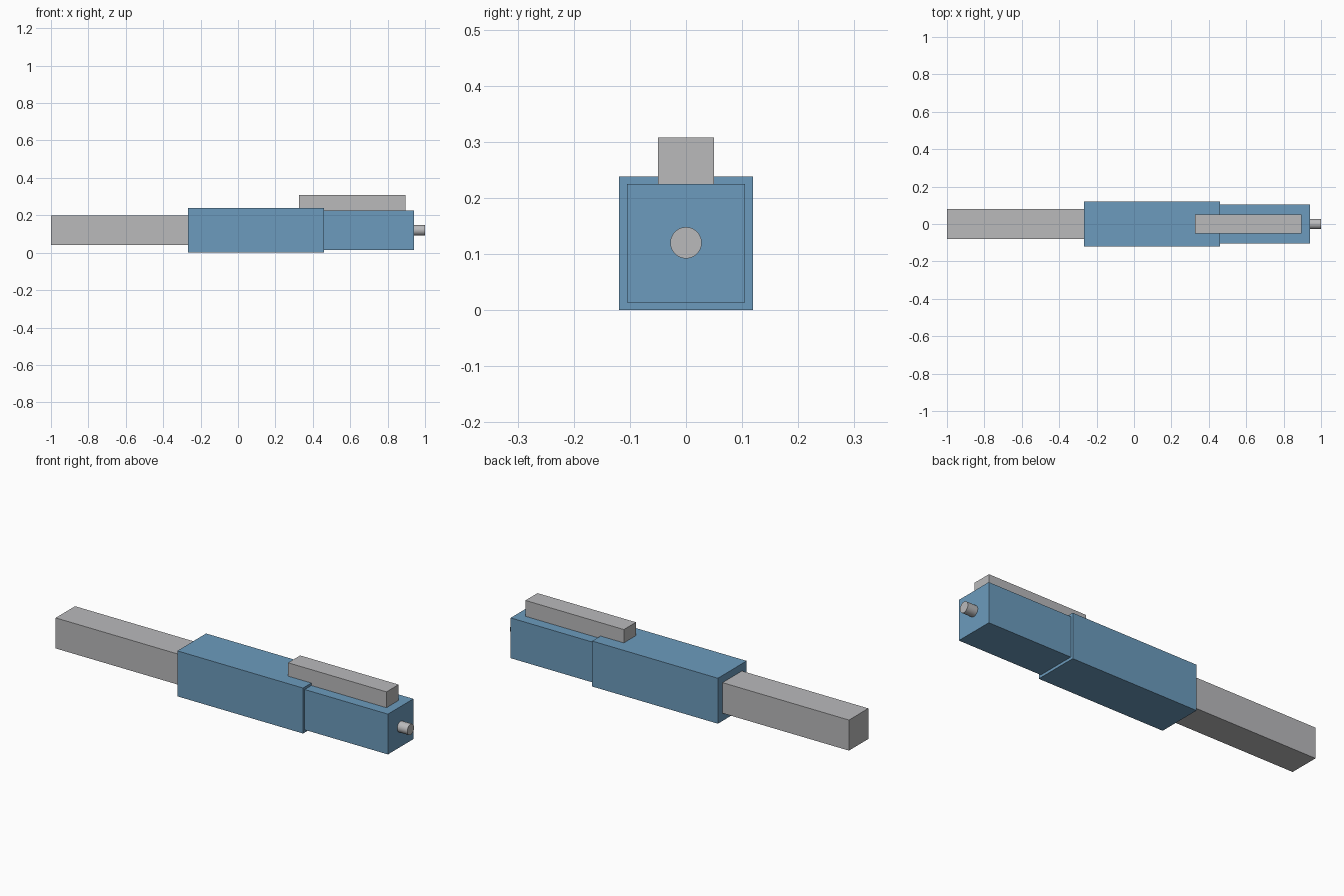
import bpy
from math import pi

cube = bpy.data.objects.get("Cube")
if cube:
    bpy.data.objects.remove(cube, do_unlink=True)


def material(name, color):
    mat = bpy.data.materials.new(name)
    mat.use_nodes = True
    mat.diffuse_color = (*color, 1)
    mat.node_tree.nodes["Principled BSDF"].inputs["Base Color"].default_value = (*color, 1)
    return mat


blue = material("steel blue", (0.15, 0.33, 0.51))
grey = material("light grey", (0.49, 0.49, 0.50))


def box(name, x, width, z, mat):
    """Box spanning x and z ranges, centred on y = 0."""
    bpy.ops.mesh.primitive_cube_add(size=1, location=(sum(x) / 2, 0, sum(z) / 2))
    obj = bpy.context.object
    obj.name = name
    obj.scale = (x[1] - x[0], width, z[1] - z[0])
    bpy.ops.object.transform_apply(location=False, rotation=False, scale=True)
    obj.data.materials.append(mat)


# Square bar, thick sleeve, slimmer front body and the rail on top
box("rear_bar", (-1, -0.268), 0.16, (0.04, 0.2), grey)
box("main_sleeve", (-0.268, 0.46), 0.238, (0, 0.238), blue)
box("front_body", (0.46, 0.942), 0.21, (0.014, 0.225), blue)
box("top_rail", (0.325, 0.895), 0.1, (0.225, 0.308), grey)

# Round shaft at the end
bpy.ops.mesh.primitive_cylinder_add(vertices=32, radius=0.028, depth=0.058,
                                    location=(0.971, 0, 0.12), rotation=(0, pi / 2, 0))
shaft = bpy.context.object
shaft.name = "end_shaft"
shaft.data.materials.append(grey)
bpy.ops.object.shade_smooth_by_angle()
